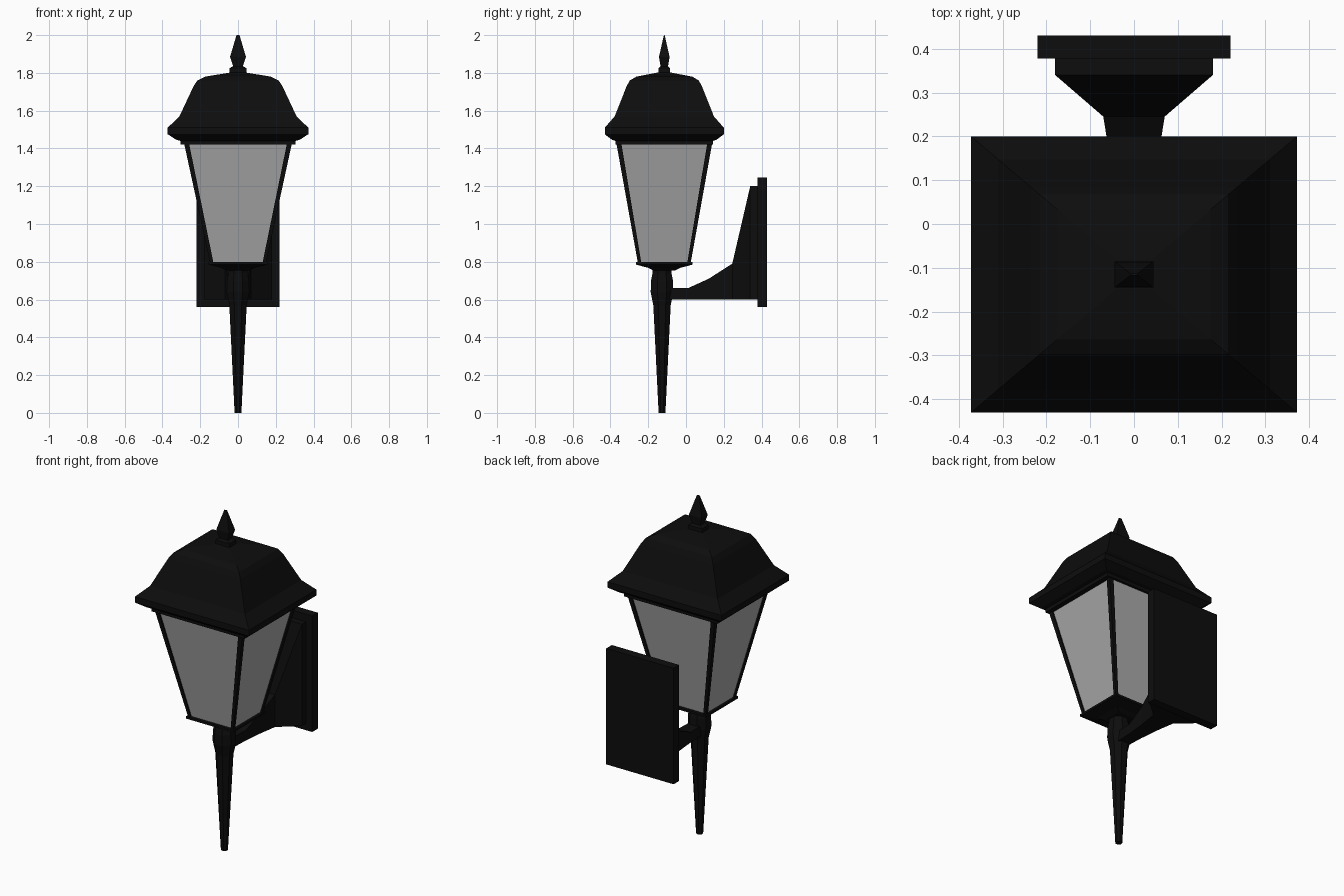
import bpy, bmesh
from math import cos, sin, pi

if "Cube" in bpy.data.objects:
    bpy.data.objects.remove(bpy.data.objects["Cube"])


def material(name, colour):
    m = bpy.data.materials.new(name)
    m.use_nodes = True
    m.diffuse_color = colour
    m.node_tree.nodes["Principled BSDF"].inputs["Base Color"].default_value = colour
    return m


BLACK = material("black metal", (0.004, 0.004, 0.004, 1))
GLASS = material("frosted glass", (0.4, 0.4, 0.4, 1))
CY = -0.115  # centre of the lantern in y


def loft(name, rings, mat):
    """Skin a row of point rings and close both ends."""
    bm = bmesh.new()
    loops = [[bm.verts.new(p) for p in ring] for ring in rings]
    n = len(rings[0])
    for a, b in zip(loops, loops[1:]):
        for i in range(n):
            j = (i + 1) % n
            bm.faces.new((a[i], a[j], b[j], b[i]))
    bm.faces.new(loops[0])
    bm.faces.new(loops[-1])
    bmesh.ops.recalc_face_normals(bm, faces=bm.faces)
    mesh = bpy.data.meshes.new(name)
    bm.to_mesh(mesh)
    bm.free()
    mesh.materials.append(mat)
    ob = bpy.data.objects.new(name, mesh)
    bpy.context.collection.objects.link(ob)
    return ob


def rect(hx, hy, z, cx=0, cy=CY):
    return [(cx + sx * hx, cy + sy * hy, z)
            for sx, sy in ((-1, -1), (1, -1), (1, 1), (-1, 1))]


def octagon(r, z, cy):
    r /= cos(pi / 8)
    return [(r * cos(pi / 8 + k * pi / 4), cy + r * sin(pi / 8 + k * pi / 4), z)
            for k in range(8)]


def section(y, hx, low, high):
    return [(-hx, y, low), (hx, y, low), (hx, y, high), (-hx, y, high)]


# Roof with flared eave and curved shoulders
roof = [(0.305, 1.42), (0.305, 1.44), (0.325, 1.445), (0.372, 1.475), (0.372, 1.51),
        (0.31, 1.57), (0.235, 1.73), (0.215, 1.76), (0.175, 1.78), (0.04, 1.802)]
loft("roof", [rect(w, w * 0.847, z) for w, z in roof], BLACK)

# Finial on the roof
finial = [(0.045, 0.03, 1.79), (0.045, 0.03, 1.825), (0.026, 0.02, 1.835),
          (0.042, 0.028, 1.885), (0.008, 0.002, 2.0)]
loft("finial", [rect(*f) for f in finial], BLACK)

# Glass body and its four corner posts
LOW, HIGH = (0.147, 0.139, 0.79), (0.286, 0.254, 1.43)
loft("glass", [rect(x - 0.008, y - 0.008, z) for x, y, z in (LOW, HIGH)], GLASS)
for sx, side in ((-1, "right"), (1, "left")):
    for sy, end in ((-1, "front"), (1, "back")):
        loft(f"{end}_{side}_post",
             [rect(w / 2, w / 2, z, sx * (x - w / 2), CY + sy * (y - w / 2))
              for (x, y, z), w in ((LOW, 0.018), (HIGH, 0.026))], BLACK)

# Tray under the glass
tray = [(0.06, 0.06, 0.755), (0.09, 0.085, 0.768), (0.155, 0.15, 0.785), (0.155, 0.15, 0.798)]
loft("bottom_tray", [rect(*t) for t in tray], BLACK)

# Tapered stem with a swollen top
stem = [(0.018, 0), (0.046, 0.57), (0.06, 0.64), (0.058, 0.7), (0.05, 0.74),
        (0.05, 0.755), (0.035, 0.765)]
loft("stem", [octagon(r, z, -0.127) for r, z in stem], BLACK)

# Bracket arm flaring towards the wall
arm = [(-0.11, 0.035, 0.66), (0.01, 0.04, 0.66), (0.12, 0.05, 0.71), (0.245, 0.07, 0.79),
       (0.34, 0.18, 1.2), (0.385, 0.18, 1.2)]
loft("bracket_arm", [section(y, w, 0.6, top) for y, w, top in arm], BLACK)

# Wall plate
loft("wall_plate", [section(y, 0.22, 0.56, 1.245) for y in (0.378, 0.43)], BLACK)
